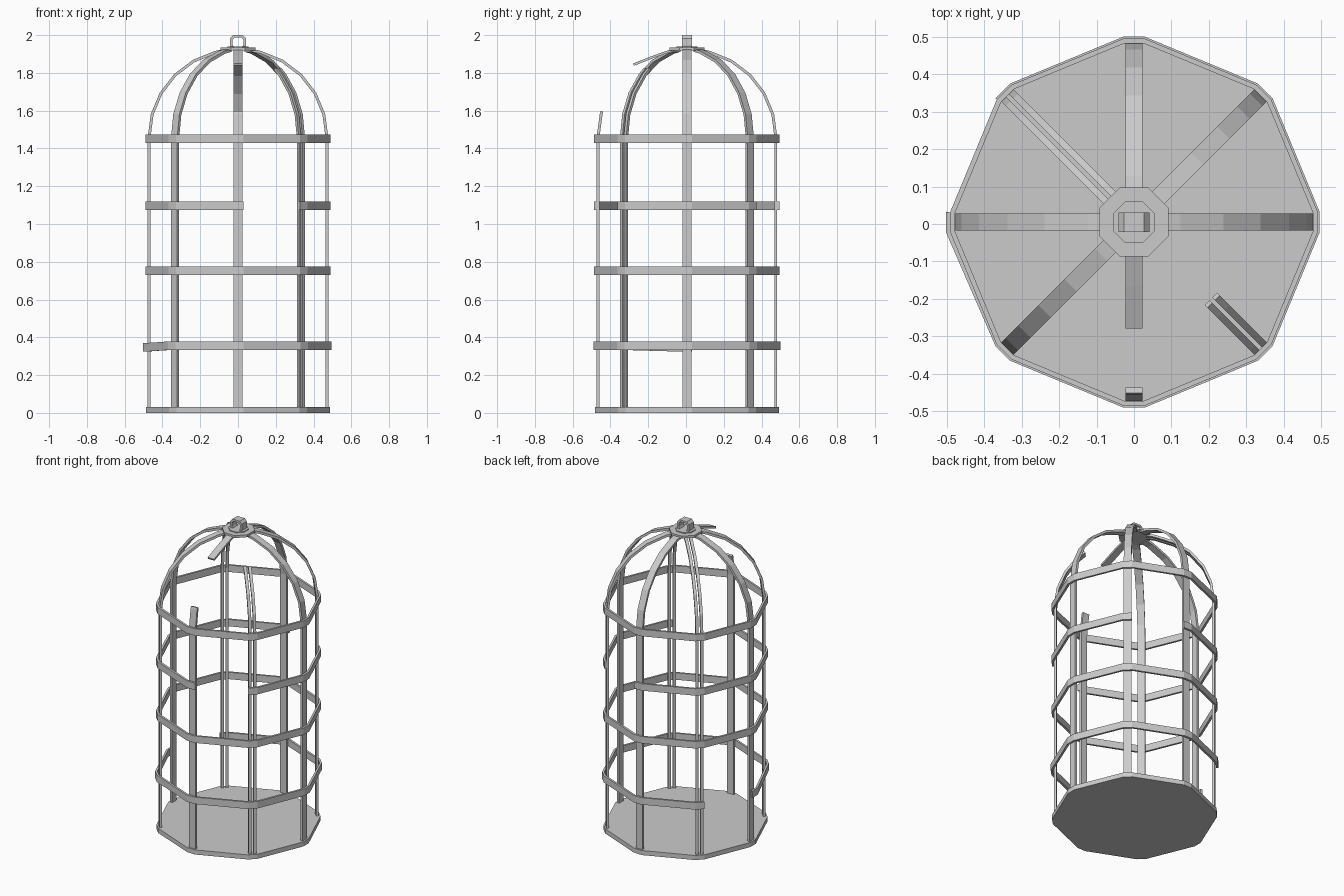
import bpy
from math import sin, cos, tan, radians

if "Cube" in bpy.data.objects:
    bpy.data.objects.remove(bpy.data.objects["Cube"])

CY = 0.005          # small offset of the cage axis
R, HW = 0.491, 0.028  # distance to the flattened corners, half width of each corner flat


def make(name, verts, faces):
    me = bpy.data.meshes.new(name)
    me.from_pydata(verts, [], faces)
    me.validate()
    ob = bpy.data.objects.new(name, me)
    bpy.context.collection.objects.link(ob)
    # consistent outward normals
    import bmesh
    bm = bmesh.new()
    bm.from_mesh(me)
    bmesh.ops.recalc_face_normals(bm, faces=bm.faces)
    bm.to_mesh(me)
    bm.free()
    return ob


def loft(name, sections, closed=False):
    """Join equal-length cross sections into one solid."""
    n, m = len(sections[0]), len(sections)
    verts = [v for s in sections for v in s]
    faces = []
    for i in range(m if closed else m - 1):
        j = (i + 1) % m
        for k in range(n):
            l = (k + 1) % n
            faces.append((i*n + k, i*n + l, j*n + l, j*n + k))
    if not closed:
        faces += [tuple(range(n)), tuple(range((m-1)*n, m*n))]
    return make(name, verts, faces)


def polar(r, side, z, deg):
    a = radians(deg)
    return (r*cos(a) - side*sin(a), r*sin(a) + side*cos(a) + CY, z)


def corner(i, r, hw, z):
    """Point i of the 16-point outline: an octagon with flattened corners."""
    return polar(r, -hw if i % 2 == 0 else hw, z, 45*(i//2))


def band(name, z0, z1, first=0, count=16, r=R, dip=0.0, t=0.013):
    hi = HW - t*tan(radians(11.25))
    secs = []
    for n in range(count):
        i = first + n
        d = dip if n < 2 else 0
        o = d*0.7
        secs.append([corner(i, r+o, HW, z0-d), corner(i, r+o, HW, z1-d),
                     corner(i, r-t+o, hi, z1-d), corner(i, r-t+o, hi, z0-d)])
    return loft(name, secs, closed=count == 16 and first == 0)


def strip(name, path, deg, width=0.046, offset=0.0, t=0.015):
    """Flat strap following an (r, z) path in the plane at the given angle."""
    secs = []
    for k, (r, z) in enumerate(path):
        r0, z0 = path[max(k-1, 0)]
        r1, z1 = path[min(k+1, len(path)-1)]
        dr, dz = r1-r0, z1-z0
        L = (dr*dr + dz*dz)**0.5
        nr, nz = dz/L*t, -dr/L*t
        a, b = offset - width/2, offset + width/2
        secs.append([polar(r, a, z, deg), polar(r, b, z, deg),
                     polar(r-nr, b, z-nz, deg), polar(r-nr, a, z-nz, deg)])
    return loft(name, secs)


# Floor plate
loft("floor_plate", [[corner(i, R-0.003, HW, z) for i in range(16)] for z in (0, 0.03)])

# Horizontal bands: two whole, two broken
band("top_band", 1.43, 1.475)
band("lower_middle_band", 0.73, 0.775)
band("broken_band_right", 1.075, 1.12, first=14, count=6)
band("broken_band_left", 1.075, 1.12, first=4, count=10)
band("low_band_broken", 0.333, 0.378, first=8, count=16, r=0.496, dip=0.009)


# Upright bars bending into the dome
def bar_path(end):
    p = [(0.478, 0.015), (0.478, 1.46)]
    a = 15
    while a < end:
        p.append((0.478*cos(radians(a)), 1.46 + 0.472*sin(radians(a))))
        a += 15
    p.append((0.478*cos(radians(end)), 1.46 + 0.472*sin(radians(end))))
    return p


for deg in range(0, 360, 45):
    end = {270: 17, 315: 51}.get(deg, 81)
    if deg in (135, 315):   # split bars
        for s in (-1, 1):
            strip(f"split_bar_{deg}_{s}", bar_path(end), deg, 0.018, s*0.014)
    else:
        strip(f"bar_{deg}", bar_path(end), deg)

# Broken stub left hanging from the crown
strip("broken_roof_stub", [(0.285, 1.85), (0.17, 1.895), (0.07, 1.93)], 270, t=0.013)


# Crown plate with raised boss
def plate(name, r, z0, z1):
    rr = r/cos(radians(22.5))
    loft(name, [[polar(rr, 0, z, 22.5 + 45*k) for k in range(8)] for z in (z0, z1)])


plate("crown_plate", 0.092, 1.918, 1.934)
plate("crown_boss", 0.056, 1.93, 1.94)

# Hanging loop
outer = [(-0.034, 1.925), (-0.042, 1.945), (-0.042, 1.983), (-0.027, 2.0),
         (0.027, 2.0), (0.042, 1.983), (0.042, 1.945), (0.034, 1.925)]
inner = [(x*0.70, 1.938 + (z-1.925)*0.65) for x, z in outer]
loft("hanging_loop", [[(o[0], CY-0.026, o[1]), (o[0], CY+0.026, o[1]),
                       (i[0], CY+0.026, i[1]), (i[0], CY-0.026, i[1])]
                      for o, i in zip(outer, inner)], closed=True)
